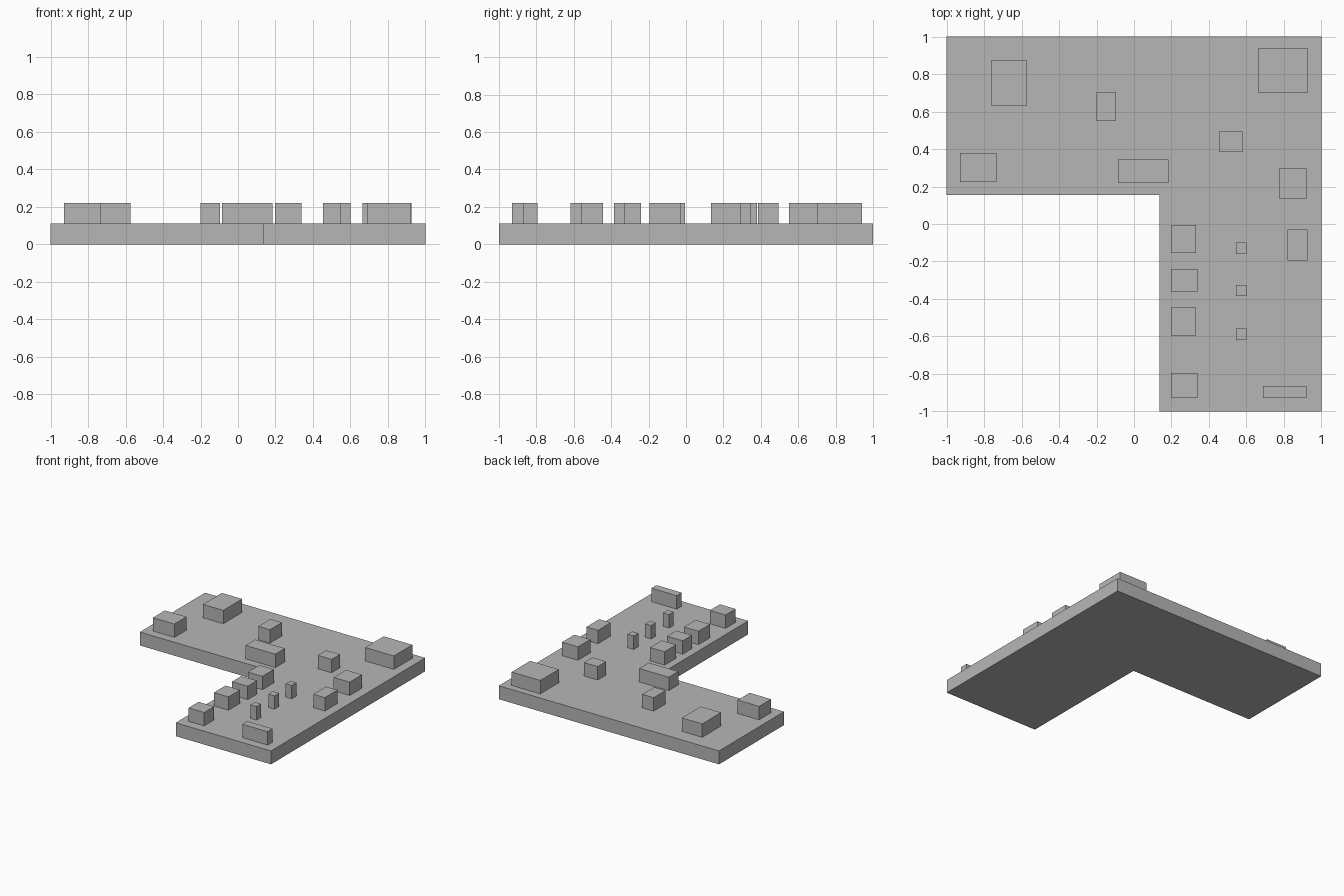
import bpy
import bmesh

cube = bpy.data.objects.get("Cube")
if cube:
    bpy.data.objects.remove(cube, do_unlink=True)

BASE_TOP = 0.11
BLOCK_TOP = 0.22

grey = bpy.data.materials.new("plain grey")
grey.use_nodes = True
colour = (0.47, 0.47, 0.47, 1.0)
grey.diffuse_color = colour
grey.node_tree.nodes["Principled BSDF"].inputs["Base Color"].default_value = colour


def prism(name, outline, z0, z1):
    """Extrude a counter-clockwise outline from z0 up to z1."""
    bm = bmesh.new()
    face = bm.faces.new([bm.verts.new((x, y, z0)) for x, y in outline])
    ext = bmesh.ops.extrude_face_region(bm, geom=[face], use_keep_orig=True)
    top = [v for v in ext["geom"] if isinstance(v, bmesh.types.BMVert)]
    bmesh.ops.translate(bm, verts=top, vec=(0, 0, z1 - z0))
    bmesh.ops.recalc_face_normals(bm, faces=bm.faces)
    mesh = bpy.data.meshes.new(name)
    bm.to_mesh(mesh)
    bm.free()
    mesh.materials.append(grey)
    obj = bpy.data.objects.new(name, mesh)
    bpy.context.collection.objects.link(obj)
    return obj


def block(name, x0, x1, y0, y1):
    """Rectangular block standing on the base."""
    prism(name, [(x0, y0), (x1, y0), (x1, y1), (x0, y1)], BASE_TOP, BLOCK_TOP)


# L-shaped base slab
prism("base_slab", [(0.135, -1), (1, -1), (1, 1), (-1, 1), (-1, 0.155), (0.135, 0.155)],
      0, BASE_TOP)

# Blocks on the wide back wing
block("back_right_block", -0.76, -0.575, 0.63, 0.875)
block("right_end_block", -0.93, -0.735, 0.225, 0.38)
block("back_middle_block", -0.2, -0.095, 0.55, 0.705)
block("inner_edge_block", -0.085, 0.185, 0.22, 0.345)
block("back_left_corner_block", 0.665, 0.925, 0.70, 0.94)
block("centre_block", 0.455, 0.58, 0.385, 0.495)

# Blocks along the left edge
block("left_edge_block_back", 0.775, 0.92, 0.135, 0.295)
block("left_edge_block_front", 0.82, 0.925, -0.195, -0.03)
block("front_left_bar", 0.69, 0.92, -0.93, -0.865)

# Row of blocks along the inner edge of the front wing
row = [(0.33, -0.155, -0.005), (0.34, -0.36, -0.24),
       (0.33, -0.595, -0.445), (0.34, -0.925, -0.795)]
for i, (x1, y0, y1) in enumerate(row, 1):
    block(f"inner_row_block_{i}", 0.198, x1, y0, y1)

# Three small posts down the middle of the front wing
for i, y in enumerate((-0.13, -0.355, -0.588), 1):
    block(f"small_post_{i}", 0.545, 0.6, y - 0.03, y + 0.03)
